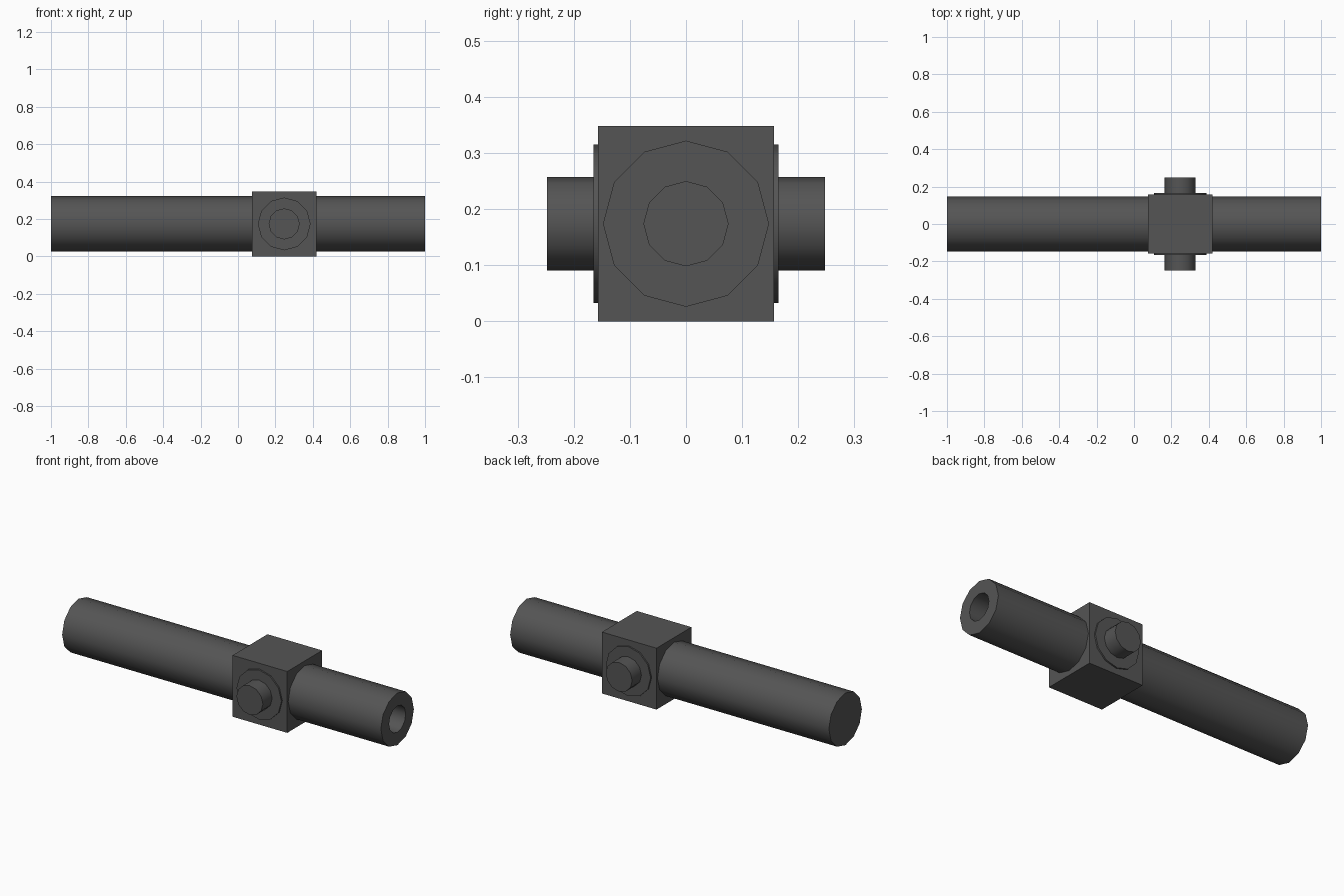
import bpy, bmesh, math
from mathutils import Matrix, Vector

cube = bpy.data.objects.get("Cube")
if cube:
    bpy.data.objects.remove(cube, do_unlink=True)

# One dark metal for the whole model
metal = bpy.data.materials.new("dark gunmetal")
colour = (0.09, 0.09, 0.09, 1)
metal.diffuse_color = colour
metal.use_nodes = True
metal.node_tree.nodes["Principled BSDF"].inputs["Base Color"].default_value = colour

AXIS_Z = 0.174   # height of the bore line
BLOCK_X = 0.247  # middle of the trunnion block
SIDES = 12


def finish(name, bm, smooth=True):
    bmesh.ops.recalc_face_normals(bm, faces=bm.faces)
    mesh = bpy.data.meshes.new(name)
    bm.to_mesh(mesh)
    bm.free()
    mesh.materials.append(metal)
    obj = bpy.data.objects.new(name, mesh)
    bpy.context.collection.objects.link(obj)
    if smooth:
        bpy.ops.object.select_all(action="DESELECT")
        obj.select_set(True)
        bpy.context.view_layer.objects.active = obj
        bpy.ops.object.shade_smooth_by_angle(angle=math.radians(40))
    return obj


def turned(name, profile, origin, along):
    """Loft 12-sided rings (distance, radius) along an axis and cap both ends."""
    bm = bmesh.new()
    along, up = Vector(along), Vector((0, 0, 1))
    side = up.cross(along)
    rings = []
    for distance, radius in profile:
        ring = []
        for i in range(SIDES):
            a = math.tau * i / SIDES
            offset = up * math.cos(a) + side * math.sin(a)
            ring.append(bm.verts.new(Vector(origin) + along * distance + offset * radius))
        rings.append(ring)
    for a, b in zip(rings, rings[1:]):
        for i in range(SIDES):
            j = (i + 1) % SIDES
            bm.faces.new((a[i], a[j], b[j], b[i]))
    bm.faces.new(rings[0])
    bm.faces.new(rings[-1])
    return finish(name, bm)


# Barrel with a blind bore opening at the +x end
turned("barrel", [(-1, 0.148), (1, 0.148), (1, 0.075), (0.3, 0.075)],
       (0, 0, AXIS_Z), (1, 0, 0))

# Square block around the barrel
bm = bmesh.new()
bmesh.ops.create_cube(bm, size=1, matrix=Matrix.Translation((BLOCK_X, 0, AXIS_Z))
                      @ Matrix.Diagonal((0.343, 0.313, 0.348, 1)))
finish("trunnion_block", bm, smooth=False)

# Shallow collar and pivot pin on each side
for side_name, y in (("front", -1), ("back", 1)):
    centre = (BLOCK_X, 0, AXIS_Z)
    turned(side_name + "_collar", [(0.14, 0.141), (0.165, 0.141)], centre, (0, y, 0))
    turned(side_name + "_pivot_pin", [(0.15, 0.083), (0.248, 0.083)], centre, (0, y, 0))
